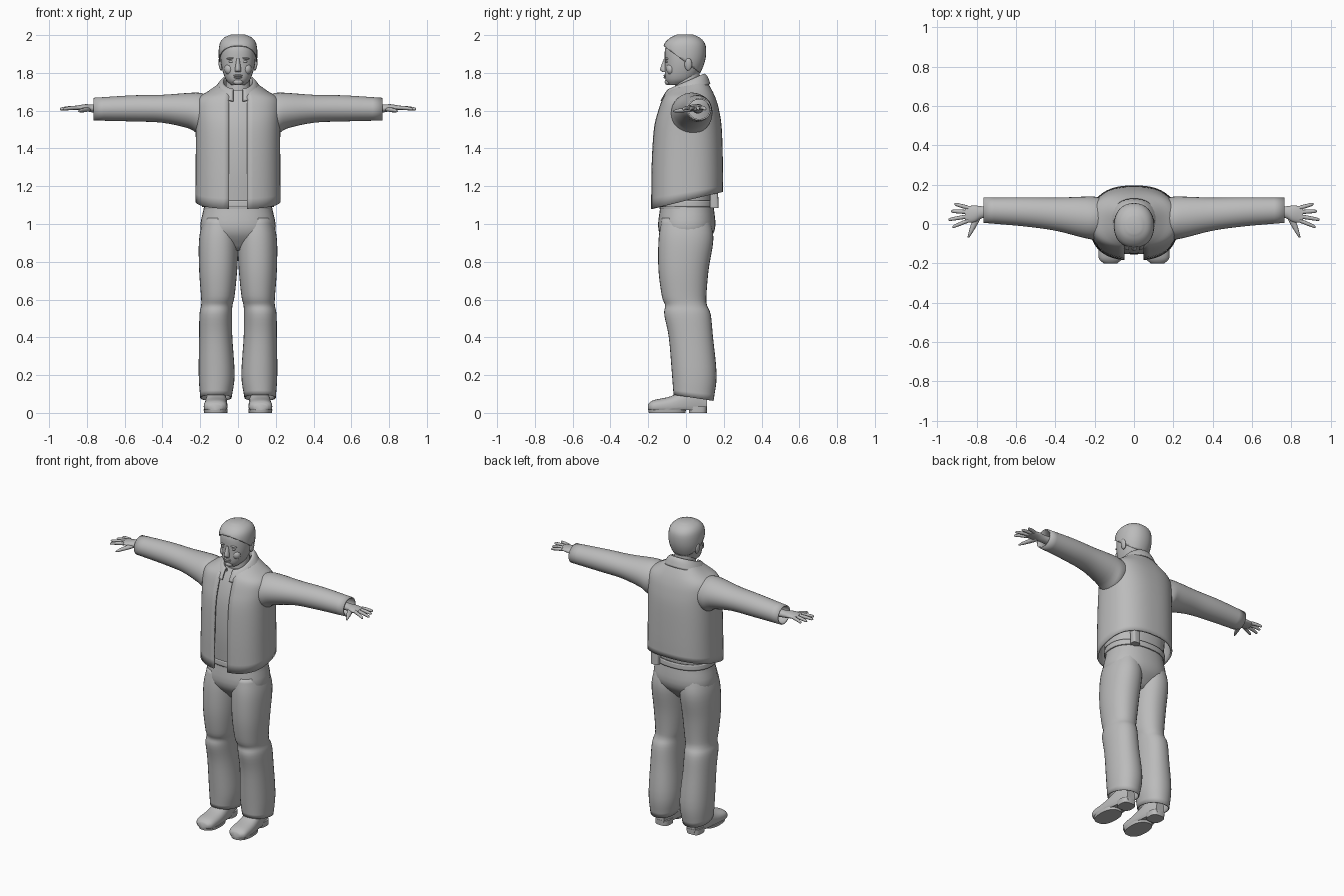
import bpy
import bmesh
from math import sin, cos, pi, asin, copysign
from mathutils import Matrix, Vector

cube = bpy.data.objects.get("Cube")
if cube:
    bpy.data.objects.remove(cube, do_unlink=True)

grey = bpy.data.materials.new("plain grey")
grey.use_nodes = True
grey.diffuse_color = (.5, .5, .5, 1)
shader = next(n for n in grey.node_tree.nodes if n.type == "BSDF_PRINCIPLED")
shader.inputs["Base Color"].default_value = grey.diffuse_color

# How a section (across, other, along) is laid into space for each loft axis
AXES = {
    "x": lambda across, other, along: (along, across, other),
    "y": lambda across, other, along: (across, along, other),
    "z": lambda across, other, along: (across, other, along),
}
parts = []


def finish(name, bm, mirror=False, thick=0):
    """Turn a bmesh into a named grey object, mirrored or thickened on request."""
    bmesh.ops.recalc_face_normals(bm, faces=bm.faces)
    mesh = bpy.data.meshes.new(name)
    bm.to_mesh(mesh)
    bm.free()
    mesh.materials.append(grey)
    part = bpy.data.objects.new(name, mesh)
    bpy.context.collection.objects.link(part)
    parts.append(part)
    if mirror:
        part.modifiers.new("Mirror", "MIRROR").use_mirror_merge = False
    if thick:
        shell = part.modifiers.new("Solidify", "SOLIDIFY")
        shell.thickness = thick
        shell.offset = 0


def section(along, across, other, wide, deep, tilt=0):
    """An oval slice: place along the axis, its centre, its half sizes and tilt."""
    return Vector((along, across, other, wide, deep, tilt))


def level(height, wide, front, back, tilt=0):
    """A horizontal slice of the body, centred between left and right."""
    return section(height, 0, (front + back) / 2, wide, (back - front) / 2, tilt)


def refine(rings, steps=4):
    """Follow a smooth spline through the given slices."""
    ends = [2 * rings[0] - rings[1], *rings, 2 * rings[-1] - rings[-2]]
    for a, b, c, d in zip(ends, ends[1:], ends[2:], ends[3:]):
        for step in range(steps):
            t = step / steps
            curve = (c - a) * t + (2 * a - 5 * b + 4 * c - d) * t ** 2
            yield b + (curve + (3 * b - 3 * c + d - a) * t ** 3) / 2
    yield rings[-1]


def power(value, square):
    return copysign(abs(value) ** (2 / square), value)


def loft_mesh(rings, axis="z", square=2, sides=32, gap=0, caps=True, floor=0):
    """Skin the slices; a gap leaves the front open by that half width."""
    bm = bmesh.new()
    rows = []
    spans = sides - 1 if gap else sides
    for along, across, other, wide, deep, tilt in refine(rings):
        start = asin((gap / wide) ** (square / 2))
        row = []
        for side in range(sides):
            angle = start + 2 * (pi - start) * side / spans
            s, c = power(sin(angle), square), power(cos(angle), square)
            place = Vector(AXES[axis](across + wide * s, other - deep * c, along - tilt * c))
            place.z = max(place.z, floor)
            row.append(bm.verts.new(place))
        rows.append(row)
    for low, high in zip(rows, rows[1:]):
        for side in range(spans):
            after = (side + 1) % sides
            bm.faces.new((low[side], low[after], high[after], high[side]))
    if caps and not gap:
        bm.faces.new(rows[0])
        bm.faces.new(rows[-1])
    return bm


def loft(name, rings, mirror=False, thick=0, **shape):
    finish(name, loft_mesh(rings, **shape), mirror, thick)


def blob(name, place, size, mirror=False, turn=0):
    bm = bmesh.new()
    bmesh.ops.create_uvsphere(bm, u_segments=16, v_segments=10, radius=1)
    bm.transform(Matrix.LocRotScale(Vector(place), Matrix.Rotation(turn, 3, "Y"), Vector(size)))
    finish(name, bm, mirror)


# Head, with the hair as a slightly larger shell cut along the hairline
skull = [
    level(1.735, wide=.035, front=-.09, back=-.02),
    level(1.77, wide=.067, front=-.11, back=.05),
    level(1.85, wide=.09, front=-.112, back=.09),
    level(1.93, wide=.09, front=-.11, back=.095),
    level(1.97, wide=.07, front=-.08, back=.07),
    level(1.99, wide=.03, front=-.04, back=.03),
]
loft("head", skull, square=2.2)
wig = [ring + level(.01, wide=.007, front=-.007, back=.007) for ring in skull]
hair = loft_mesh(wig, square=2.2)
bmesh.ops.bisect_plane(hair, geom=hair.verts[:] + hair.edges[:] + hair.faces[:],
                       plane_co=(0, -.1, 1.93), plane_no=(0, .6, .8), clear_inner=True)
finish("hair", hair, thick=.006)
loft("neck", [level(1.62, wide=.075, front=-.06, back=.08),
              level(1.7, wide=.066, front=-.06, back=.08),
              level(1.82, wide=.06, front=-.05, back=.07)])

# Face
loft("nose", [section(1.805, across=0, other=-.11, wide=.017, deep=.015),
              section(1.82, across=0, other=-.113, wide=.016, deep=.024),
              section(1.875, across=0, other=-.107, wide=.008, deep=.01)], sides=12)
blob("eyebrow", (.036, -.1, 1.877), (.024, .013, .006), mirror=True, turn=.1)
blob("eye", (.036, -.1, 1.86), (.015, .01, .007), mirror=True)
blob("cheek", (.045, -.08, 1.82), (.027, .025, .03), mirror=True)
blob("upper_lip", (0, -.108, 1.786), (.025, .012, .006))
blob("lower_lip", (0, -.108, 1.776), (.022, .012, .006))
blob("chin", (0, -.095, 1.752), (.027, .018, .017))
blob("ear", (.093, .012, 1.845), (.01, .02, .034), mirror=True, turn=.15)

# Shirt beneath the open jacket
loft("shirt", [
    level(1.08, wide=.18, front=-.14, back=.14),
    level(1.3, wide=.19, front=-.155, back=.16),
    level(1.5, wide=.19, front=-.145, back=.155),
    level(1.63, wide=.15, front=-.11, back=.13),
    level(1.71, wide=.07, front=-.068, back=.08),
], square=2.4)

# Jacket shell with its front opening and lower front hem
loft("jacket", [
    level(1.125, wide=.22, front=-.18, back=.19, tilt=.045),
    level(1.3, wide=.218, front=-.178, back=.19),
    level(1.5, wide=.218, front=-.166, back=.184),
    level(1.6, wide=.222, front=-.142, back=.17),
    level(1.66, wide=.21, front=-.12, back=.153),
    level(1.7, wide=.15, front=-.1, back=.13, tilt=.01),
    level(1.735, wide=.095, front=-.08, back=.1, tilt=.025),
], square=2.5, sides=48, gap=.048, thick=.012)

# Turned-down collar
loft("collar", [
    level(1.715, wide=.075, front=-.077, back=.085, tilt=.035),
    level(1.75, wide=.08, front=-.09, back=.093, tilt=.04),
    level(1.735, wide=.1, front=-.11, back=.11, tilt=.045),
    level(1.695, wide=.126, front=-.132, back=.126, tilt=.045),
], square=2.2, gap=.025, thick=.009)

# Sleeves
loft("sleeve", [
    section(.14, across=.03, other=1.6, wide=.09, deep=.07),
    section(.2, across=.03, other=1.585, wide=.105, deep=.105),
    section(.26, across=.035, other=1.6, wide=.1, deep=.09),
    section(.4, across=.05, other=1.61, wide=.08, deep=.07),
    section(.56, across=.062, other=1.612, wide=.07, deep=.065),
    section(.765, across=.07, other=1.608, wide=.06, deep=.056),
], mirror=True, axis="x", caps=False, thick=.008)

# Hands, with the fingers fanned out by rule
loft("palm", [
    section(.7, across=.063, other=1.61, wide=.03, deep=.025),
    section(.77, across=.06, other=1.612, wide=.03, deep=.021),
    section(.81, across=.052, other=1.616, wide=.042, deep=.018),
    section(.86, across=.048, other=1.615, wide=.042, deep=.011),
], mirror=True, axis="x")
for i, name in enumerate(("little_finger", "ring_finger", "middle_finger", "index_finger")):
    spread, length = .27 - .22 * i, .1 - .015 * abs(i - 2)
    loft(name, [
        section(.845 + length * f * cos(spread), .083 - .022 * i + length * f * sin(spread),
                1.616 - .008 * f * f, girth, girth)
        for f, girth in ((0, .011), (.5, .01), (.9, .008), (1, .004))
    ], mirror=True, axis="x", sides=12)
loft("thumb", [
    section(.05, across=.79, other=1.61, wide=.02, deep=.014),
    section(0, across=.812, other=1.604, wide=.017, deep=.012),
    section(-.045, across=.832, other=1.6, wide=.01, deep=.009),
    section(-.068, across=.842, other=1.596, wide=.005, deep=.004),
], mirror=True, axis="y", sides=12)

# Trousers
loft("trouser_seat", [
    level(1.14, wide=.17, front=-.13, back=.135),
    level(1.08, wide=.182, front=-.138, back=.148),
    level(.96, wide=.196, front=-.144, back=.15),
    level(.86, wide=.1, front=-.07, back=.07),
], square=2.3)
loft("trouser_leg", [
    section(1.03, across=.095, other=0, wide=.085, deep=.125),
    section(.92, across=.102, other=0, wide=.101, deep=.142),
    section(.76, across=.105, other=-.013, wide=.098, deep=.13),
    section(.62, across=.107, other=-.01, wide=.086, deep=.115),
    section(.57, across=.112, other=0, wide=.08, deep=.108),
    section(.52, across=.118, other=.008, wide=.083, deep=.12),
    section(.4, across=.118, other=.026, wide=.085, deep=.114),
    section(.2, across=.113, other=.044, wide=.092, deep=.115),
    section(.08, across=.117, other=.04, wide=.08, deep=.103, tilt=-.016),
], mirror=True, square=2.2, caps=False, thick=.006)

# Belt and the pouch worn at the back
loft("belt", [level(1.09, wide=.186, front=-.142, back=.154),
              level(1.125, wide=.184, front=-.14, back=.152)],
     square=2.3, caps=False, thick=.01)
loft("belt_pouch", [section(1.085, across=.115, other=.15, wide=.026, deep=.022),
                    section(1.175, across=.115, other=.148, wide=.028, deep=.022)], square=4)

# Shoes with separate front soles and heels
loft("shoe", [
    section(-.2, across=.12, other=.03, wide=.035, deep=.018),
    section(-.17, across=.12, other=.033, wide=.06, deep=.035),
    section(-.08, across=.117, other=.038, wide=.061, deep=.05),
    section(.03, across=.114, other=.06, wide=.05, deep=.075),
    section(.11, across=.114, other=.05, wide=.03, deep=.045),
], mirror=True, axis="y", square=2.4, floor=.014)
loft("front_sole", [section(0, across=.118, other=-.1, wide=.061, deep=.097),
                    section(.018, across=.118, other=-.1, wide=.064, deep=.1)],
     mirror=True, square=2.4)
loft("shoe_heel", [section(0, across=.114, other=.063, wide=.047, deep=.047),
                   section(.035, across=.114, other=.063, wide=.049, deep=.049)],
     mirror=True, square=3)

# Smooth surfaces with crisp rims
bpy.ops.object.select_all(action="DESELECT")
for part in parts:
    part.select_set(True)
bpy.context.view_layer.objects.active = parts[0]
bpy.ops.object.shade_smooth_by_angle(angle=.9)
